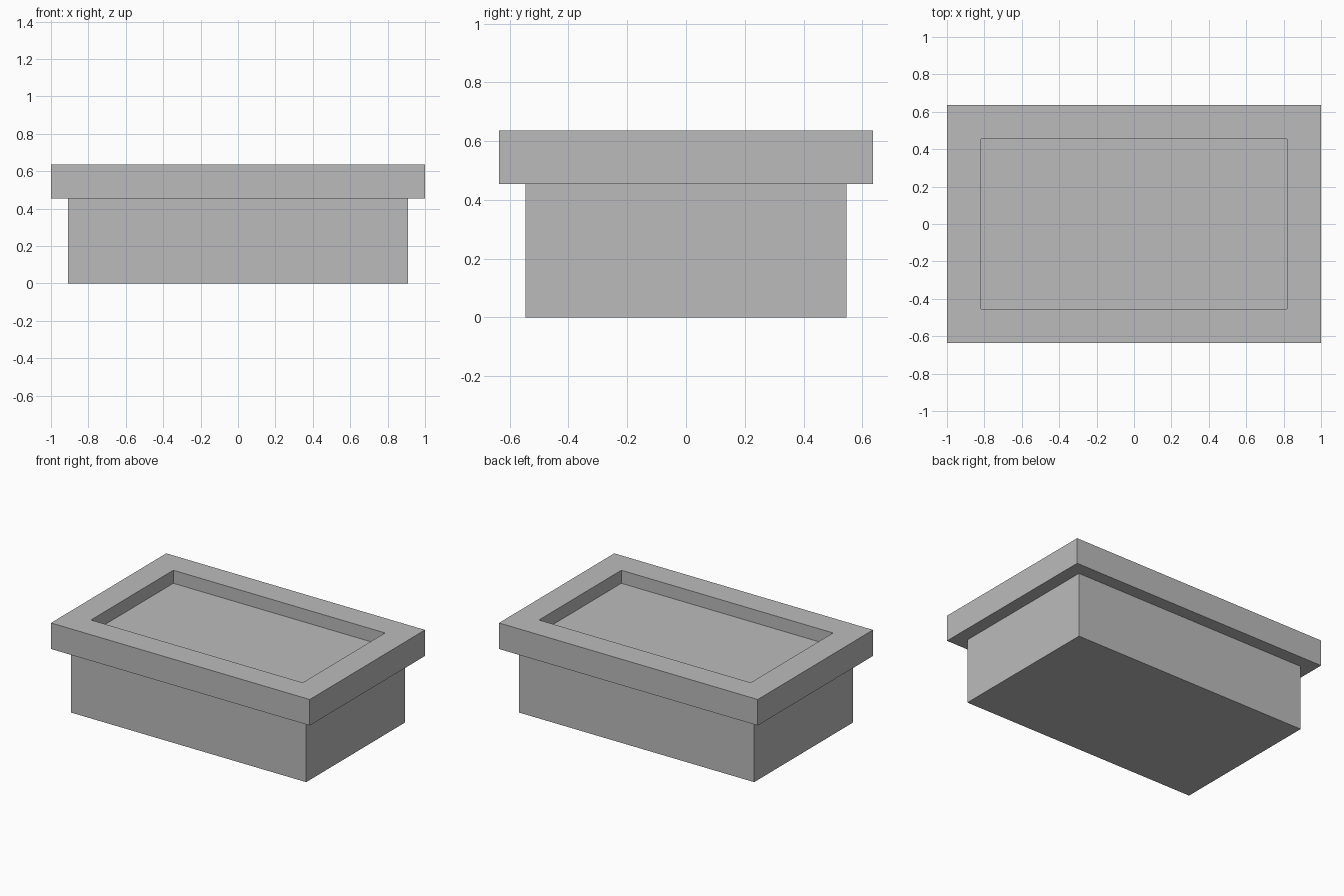
import bpy
import bmesh

U = 1 / 11  # base unit: the design sits on a grid of elevenths

cube = bpy.data.objects.get("Cube")
if cube:
    bpy.data.objects.remove(cube, do_unlink=True)

grey = bpy.data.materials.new("plain_grey")
grey.use_nodes = True
grey.diffuse_color = (0.5, 0.5, 0.5, 1)
grey.node_tree.nodes["Principled BSDF"].inputs["Base Color"].default_value = (0.5, 0.5, 0.5, 1)


def stepped_box(name, rings):
    """Closed shell through rectangular rings (half x, half y, z), given in units."""
    bm = bmesh.new()
    loops = []
    for hx, hy, z in rings:
        corners = ((-hx, -hy), (hx, -hy), (hx, hy), (-hx, hy))
        loops.append([bm.verts.new((x * U, y * U, z * U)) for x, y in corners])
    for low, high in zip(loops, loops[1:]):
        for i in range(4):
            j = (i + 1) % 4
            bm.faces.new((low[i], low[j], high[j], high[i]))
    bm.faces.new(loops[0][::-1])
    bm.faces.new(loops[-1])
    bmesh.ops.recalc_face_normals(bm, faces=bm.faces)
    mesh = bpy.data.meshes.new(name)
    bm.to_mesh(mesh)
    bm.free()
    mesh.materials.append(grey)
    obj = bpy.data.objects.new(name, mesh)
    bpy.context.collection.objects.link(obj)
    return obj


# Body, overhanging rim and recessed tray floor as one solid
stepped_box("planter_box", [
    (10, 6, 0),  # base
    (10, 6, 5),  # top of the body
    (11, 7, 5),  # rim underside
    (11, 7, 7),  # rim top, outer edge
    (9, 5, 7),   # rim top, inner edge
    (9, 5, 6),   # recessed floor
])
